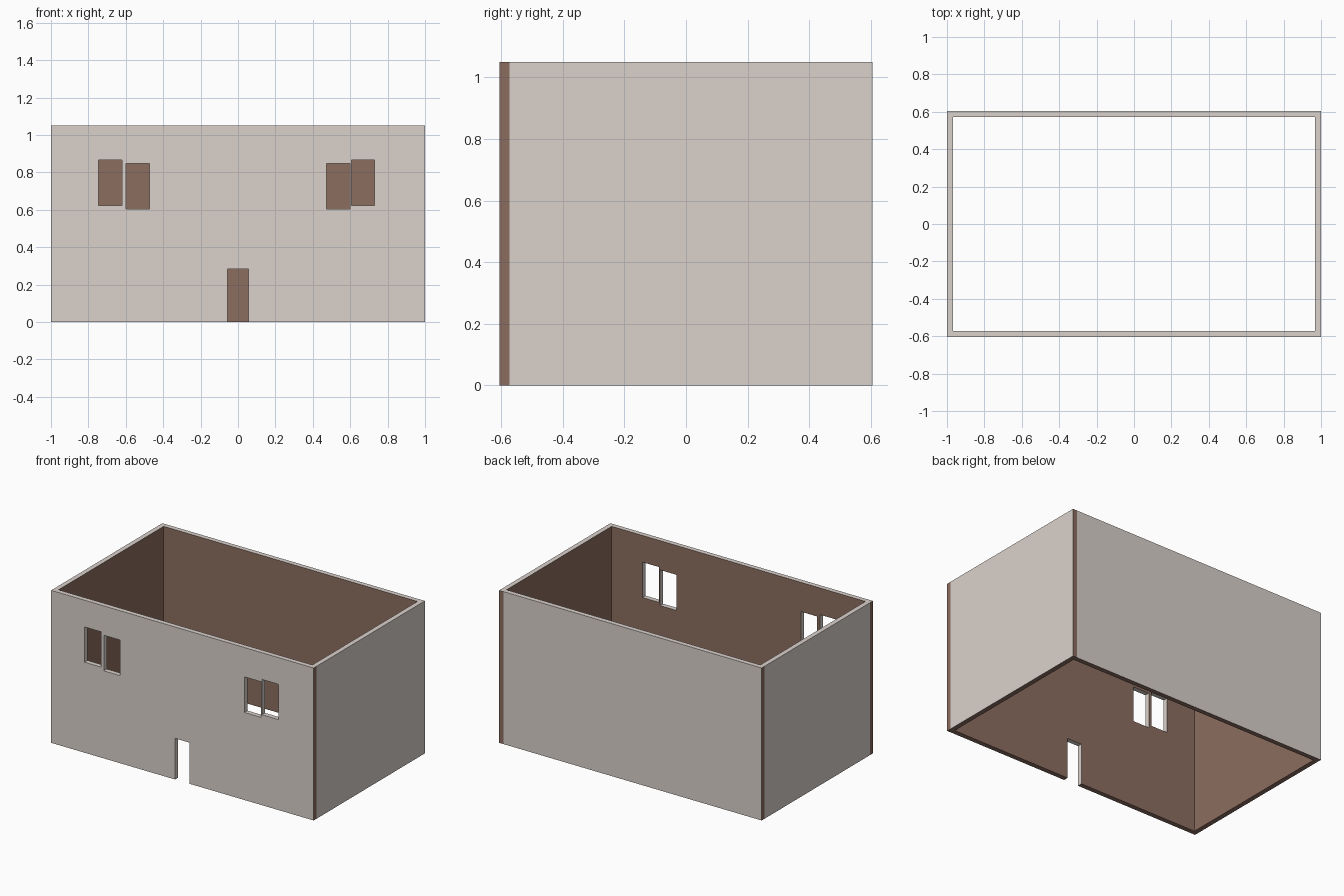
import bpy, bmesh, math
from mathutils import Matrix

if "Cube" in bpy.data.objects:
    bpy.data.objects.remove(bpy.data.objects["Cube"])

X, Y, H, T = 1.0, 0.605, 1.05, 0.033   # half length, half depth, height, wall thickness


def material(name, rgb):
    m = bpy.data.materials.new(name)
    m.diffuse_color = (*rgb, 1)
    m.use_nodes = True
    m.node_tree.nodes["Principled BSDF"].inputs["Base Color"].default_value = m.diffuse_color
    return m


plaster = material("pale_plaster", (0.70, 0.64, 0.60))
brown = material("brown_lining", (0.26, 0.155, 0.115))


def wall(name, length, start, angle, holes=()):
    """Wall along local x, outer face at local y = 0; holes are (x0, x1, z0, z1)."""
    xs = sorted({0, length, *(v for h in holes for v in h[:2])})
    zs = sorted({0, H, *(v for h in holes for v in h[2:])})
    bm = bmesh.new()
    grid = [[bm.verts.new((x, 0, z)) for z in zs] for x in xs]
    for i in range(len(xs) - 1):
        for j in range(len(zs) - 1):
            cx, cz = (xs[i] + xs[i + 1]) / 2, (zs[j] + zs[j + 1]) / 2
            if any(a < cx < b and c < cz < d for a, b, c, d in holes):
                continue
            bm.faces.new((grid[i][j], grid[i + 1][j], grid[i + 1][j + 1], grid[i][j + 1]))
    bmesh.ops.delete(bm, geom=[v for v in bm.verts if not v.link_faces], context='VERTS')
    outer = bm.faces[:]
    ext = bmesh.ops.extrude_face_region(bm, geom=outer, use_keep_orig=True)
    bmesh.ops.translate(bm, verts=[g for g in ext["geom"] if isinstance(g, bmesh.types.BMVert)],
                        vec=(0, T, 0))
    bmesh.ops.recalc_face_normals(bm, faces=bm.faces)
    # Inner side, ends and underside are brown; outer side, top and reveals are pale
    for f in bm.faces:
        c = f.calc_center_median()
        end = c.x < 1e-4 or c.x > length - 1e-4
        f.material_index = int(end or c.y > T - 1e-4 or c.z < 1e-4)
    bm.transform(Matrix.Translation((*start, 0)) @ Matrix.Rotation(math.radians(angle), 4, 'Z'))
    me = bpy.data.meshes.new(name)
    bm.to_mesh(me)
    bm.free()
    me.materials.append(plaster)
    me.materials.append(brown)
    bpy.context.collection.objects.link(bpy.data.objects.new(name, me))


# Openings in the front wall: door, then two pairs of stepped windows
openings = [(-0.056, 0.056, 0, 0.283),
            (-0.746, -0.621, 0.623, 0.866), (-0.599, -0.474, 0.603, 0.848),
            (0.473, 0.598, 0.603, 0.848), (0.606, 0.731, 0.623, 0.866)]
openings = [(a + X, b + X, c, d) for a, b, c, d in openings]

# Four walls butted at the corners
wall("front_wall", 2 * X, (-X, -Y), 0, openings)
wall("right_wall", 2 * Y - T, (X, -Y + T), 90)
wall("back_wall", 2 * X - T, (X - T, Y), 180)
wall("left_wall", 2 * Y - 2 * T, (-X, Y - T), -90)
